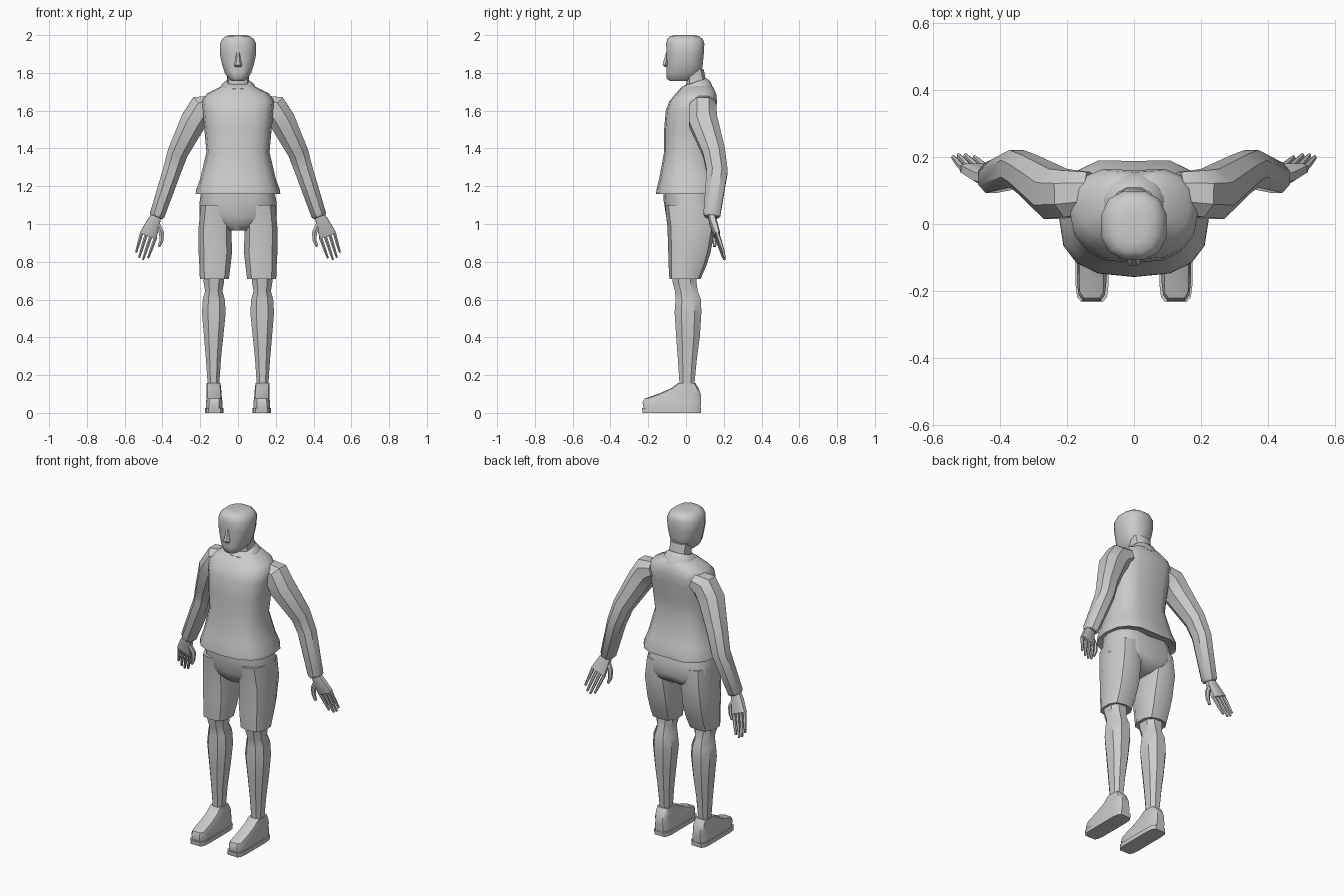
import bpy, bmesh, math
from mathutils import Vector


def outline(n, e, phase):
    """Unit superellipse points (e=2 round, larger is boxier)."""
    pts = []
    for i in range(n):
        a = 2 * math.pi * (i + phase) / n
        c, s = math.cos(a), math.sin(a)
        pts.append((math.copysign(abs(c) ** (2 / e), c),
                    math.copysign(abs(s) ** (2 / e), s)))
    return pts


def skin(name, rings, mirror=False, angle=38):
    """Bridge rings of points, cap both ends, shade, optionally mirror."""
    bm = bmesh.new()
    loops = [[bm.verts.new(p) for p in r] for r in rings]
    n = len(loops[0])
    for a, b in zip(loops, loops[1:]):
        for i in range(n):
            bm.faces.new((a[i], a[(i + 1) % n], b[(i + 1) % n], b[i]))
    bm.faces.new(loops[0][::-1])
    bm.faces.new(loops[-1])
    bmesh.ops.recalc_face_normals(bm, faces=bm.faces[:])
    me = bpy.data.meshes.new(name)
    bm.to_mesh(me)
    bm.free()
    ob = bpy.data.objects.new(name, me)
    bpy.context.collection.objects.link(ob)
    bpy.ops.object.select_all(action='DESELECT')
    ob.select_set(True)
    bpy.context.view_layer.objects.active = ob
    bpy.ops.object.shade_smooth_by_angle(angle=math.radians(angle))
    if mirror:
        ob.modifiers.new("Mirror", 'MIRROR')
    return ob


def stack(name, secs, n=12, e=2.5, phase=0.0, mirror=False, groove=0.0):
    """Horizontal sections: (z, centre x, half width, front y, back y)."""
    rings = []
    for z, cx, rx, yf, yb in secs:
        ring = []
        for c, s in outline(n, e, phase):
            y = (yf + yb) / 2 + s * (yb - yf) / 2
            if s > 0.99 and abs(c) < 0.01:
                y -= groove
            ring.append((cx + c * rx, y, z))
        rings.append(ring)
    return skin(name, rings, mirror)


def limb(name, path, n=8, e=2.2, phase=0.5, mirror=True):
    """Sections across a path: (x, y, z, radius sideways, radius in depth)."""
    pts = [Vector(p[:3]) for p in path]
    rings = []
    for i, p in enumerate(pts):
        t = (pts[min(i + 1, len(pts) - 1)] - pts[max(i - 1, 0)]).normalized()
        u = t.cross(Vector((0, 1, 0))).normalized()
        v = t.cross(u)
        ru, rv = path[i][3:]
        rings.append([p + u * c * ru + v * s * rv for c, s in outline(n, e, phase)])
    return skin(name, rings, mirror)


# Shirt body, flared at the hem, with a spine groove
stack("shirt_body", [
    (1.17, 0, .205, -.14, .18), (1.16, 0, .224, -.158, .20), (1.18, 0, .222, -.157, .20),
    (1.24, 0, .200, -.142, .178), (1.38, 0, .167, -.116, .14), (1.50, 0, .178, -.116, .152),
    (1.60, 0, .188, -.107, .168), (1.65, 0, .192, -.088, .172), (1.69, 0, .165, -.055, .166),
    (1.72, 0, .105, -.028, .152), (1.74, 0, .07, 0, .12)], n=16, e=2.6, groove=.012)

# Collar, lower at the front
limb("collar", [(0, .058, 1.69, .105, .095), (0, .05, 1.735, .088, .085),
                (0, .045, 1.75, .068, .07)], n=12, mirror=False)

# Sleeves
limb("sleeve", [
    (.13, .095, 1.635, .05, .065), (.19, .09, 1.615, .078, .075), (.235, .09, 1.545, .074, .082),
    (.318, .148, 1.38, .058, .064), (.35, .165, 1.28, .052, .06),
    (.427, .137, 1.05, .043, .048), (.432, .136, 1.037, .034, .038)])

# Hands
limb("palm", [(.430, .135, 1.05, .026, .020), (.447, .143, 1.01, .036, .021),
              (.475, .165, .94, .048, .017)], e=4)
for k in range(4):
    s = -.039 + .026 * k
    base = Vector((.472 + s * .92, .163, .945 + s * .39))
    reach = (.86, 1, .99, .86)[k]
    mid, tip = (base + Vector((.041 - s * .12, .042, -.128)) * reach * f for f in (.5, 1))
    limb(f"finger_{k + 1}", [(*base, .010, .010), (*mid, .009, .010), (*tip, .006, .007)], n=6)
limb("thumb", [(.430, .140, 1.005, .016, .014), (.405, .148, .955, .015, .013),
               (.405, .150, .915, .012, .011), (.418, .152, .88, .008, .008)], n=6)

# Neck, head and nose
stack("neck", [(1.70, 0, .062, -.005, .12), (1.76, 0, .058, 0, .108),
               (1.82, 0, .062, 0, .095)], n=10)
stack("head", [
    (1.757, 0, .035, -.088, .03), (1.77, 0, .05, -.104, .05), (1.80, 0, .072, -.106, .085),
    (1.85, 0, .088, -.104, .092), (1.90, 0, .099, -.106, .097), (1.955, 0, .099, -.108, .1),
    (1.98, 0, .085, -.102, .092), (1.995, 0, .065, -.085, .07), (2.0, 0, .04, -.055, .04)],
    n=12, e=2.5, phase=.5)
stack("nose", [(1.83, 0, .014, -.114, -.09), (1.842, 0, .022, -.127, -.09),
               (1.87, 0, .014, -.119, -.09), (1.91, 0, .010, -.106, -.09)], n=6, e=2, phase=0)

# Shorts: hips and two legs
stack("shorts_hips", [
    (1.20, 0, .188, -.12, .14), (1.12, 0, .203, -.118, .165), (1.04, 0, .205, -.105, .17),
    (1.00, 0, .15, -.09, .155), (.965, 0, .06, -.06, .10)], n=16, groove=.02)
stack("shorts_leg", [
    (1.10, .115, .085, -.112, .15), (.98, .122, .090, -.098, .155), (.85, .120, .092, -.094, .13),
    (.78, .122, .086, -.092, .108), (.71, .125, .080, -.088, .078), (.715, .125, .06, -.07, .06)],
    n=10, e=2.6, mirror=True, phase=.5)

# Bare lower legs
stack("lower_leg", [
    (.74, .127, .060, -.078, .06), (.69, .128, .057, -.075, .06), (.645, .128, .049, -.062, .066),
    (.60, .128, .062, -.06, .084), (.53, .128, .067, -.065, .086), (.40, .129, .054, -.056, .077),
    (.28, .130, .042, -.046, .06), (.14, .130, .032, -.036, .046)], n=8, mirror=True, phase=.5)

# Shoes with separate soles
stack("shoe_sole", [(0, .125, .050, -.232, .08), (.026, .125, .050, -.235, .082)],
      n=12, e=6, mirror=True, phase=.5)
stack("shoe_upper", [
    (.02, .126, .045, -.226, .079), (.055, .126, .045, -.232, .082), (.076, .126, .041, -.222, .082),
    (.10, .127, .041, -.150, .080), (.13, .128, .039, -.080, .068), (.158, .130, .038, -.042, .05)],
    n=12, e=5, mirror=True, phase=.5)
